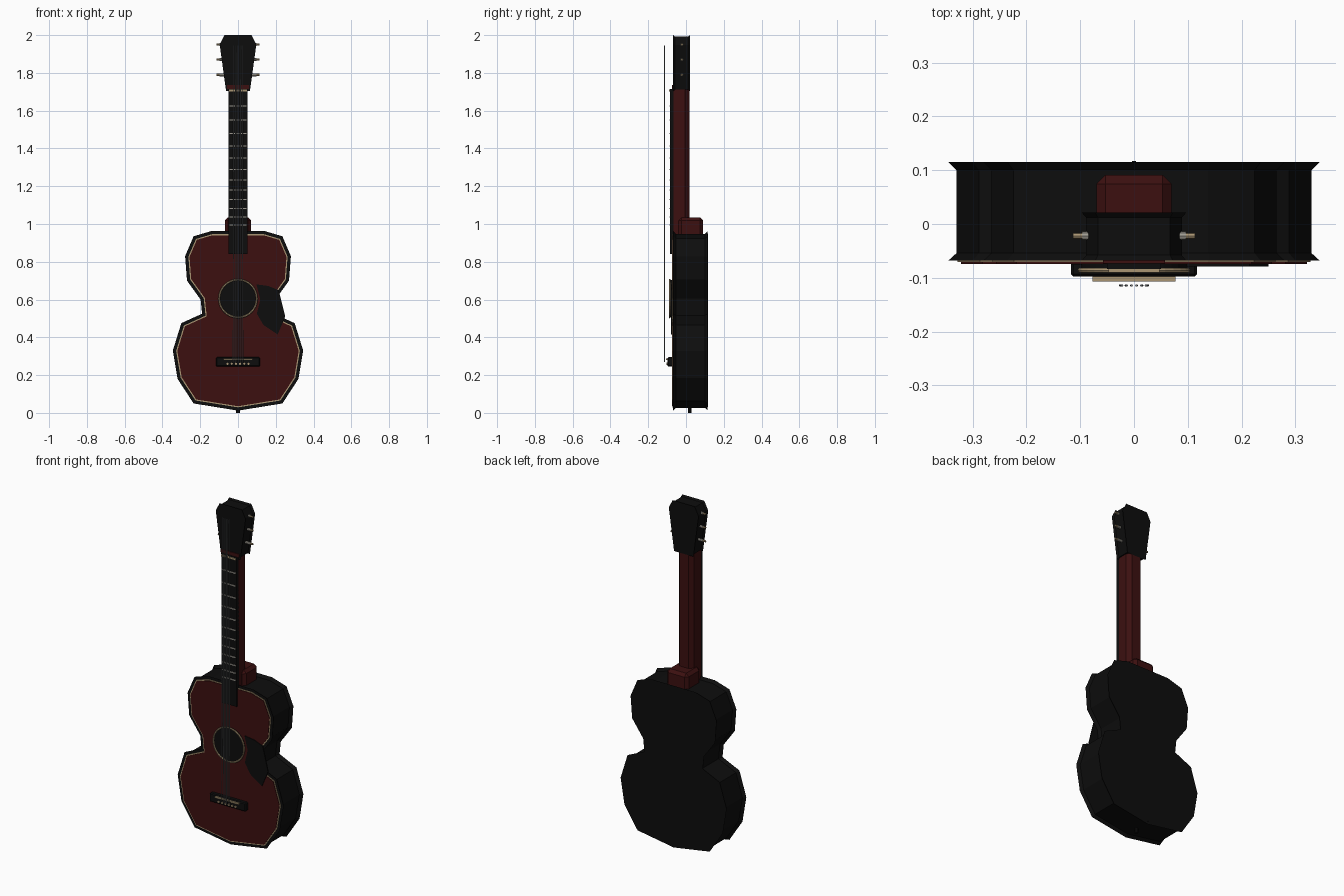
import bpy, bmesh, math
from mathutils import Vector

if "Cube" in bpy.data.objects:
    bpy.data.objects.remove(bpy.data.objects["Cube"])


def mat(name, r, g, b):
    m = bpy.data.materials.new(name)
    m.diffuse_color = (r, g, b, 1)
    m.use_nodes = True
    m.node_tree.nodes["Principled BSDF"].inputs["Base Color"].default_value = m.diffuse_color
    return m


BLACK = mat("black_lacquer", 0.004, 0.004, 0.004)
RED = mat("dark_red_wood", 0.045, 0.005, 0.005)
GOLD = mat("aged_gold", 0.40, 0.30, 0.17)
STEEL = mat("string_steel", 0.18, 0.19, 0.20)
FRET = mat("fret_metal", 0.35, 0.33, 0.29)


def finish(name, bm, material, bevel=0.0):
    bmesh.ops.recalc_face_normals(bm, faces=bm.faces[:])
    me = bpy.data.meshes.new(name)
    bm.to_mesh(me)
    bm.free()
    me.materials.append(material)
    ob = bpy.data.objects.new(name, me)
    bpy.context.collection.objects.link(ob)
    if bevel:
        mod = ob.modifiers.new("chamfer", "BEVEL")
        mod.width = bevel
        mod.segments = 1
    return ob


def inset(pts, d):
    """Move a closed 2D outline inward by d with mitred corners."""
    n = len(pts)
    area = sum(pts[i][0] * pts[(i + 1) % n][1] - pts[(i + 1) % n][0] * pts[i][1] for i in range(n))
    s = 1 if area > 0 else -1
    out = []
    for i in range(n):
        p = Vector(pts[i])
        a = (p - Vector(pts[i - 1])).normalized()
        b = (Vector(pts[(i + 1) % n]) - p).normalized()
        na, nb = Vector((-a.y, a.x)) * s, Vector((-b.y, b.x)) * s
        out.append(tuple(p + (na + nb) * (d / (1 + na.dot(nb)))))
    return out


def loft(name, outline, layers, material):
    """Front-facing (x, z) outline lofted through (y, inset) layers."""
    bm = bmesh.new()
    loops = []
    for y, d in layers:
        loops.append([bm.verts.new((x, y, z)) for x, z in inset(outline, d)])
    n = len(outline)
    for a, b in zip(loops, loops[1:]):
        for i in range(n):
            j = (i + 1) % n
            bm.faces.new((a[i], a[j], b[j], b[i]))
    bm.faces.new(loops[0])
    bm.faces.new(loops[-1])
    return finish(name, bm, material)


def box(name, x, y, z, material, bevel=0.0):
    bm = bmesh.new()
    bmesh.ops.create_cube(bm, size=1)
    for v in bm.verts:
        v.co = [(r[0] + r[1]) / 2 + c * (r[1] - r[0]) for c, r in zip(v.co, (x, y, z))]
    return finish(name, bm, material, bevel)


def rod(name, p, q, r, material, sides=8):
    bm = bmesh.new()
    p, q = Vector(p), Vector(q)
    bmesh.ops.create_cone(bm, cap_ends=True, segments=sides, radius1=r, radius2=r, depth=(q - p).length)
    m = (q - p).to_track_quat("Z", "Y").to_matrix().to_4x4()
    m.translation = (p + q) / 2
    bm.transform(m)
    return finish(name, bm, material)


def mirrored(half):
    return half + [(-x, z) for x, z in reversed(half) if x > 0]


# Body: faceted figure-eight with flared front and back edges
body = mirrored([(0, 0.012), (0.235, 0.05), (0.32, 0.18), (0.345, 0.33), (0.30, 0.475),
                 (0.19, 0.525), (0.198, 0.60), (0.27, 0.70), (0.28, 0.83), (0.235, 0.935), (0.14, 0.963)])
loft("body", body, [(-0.068, 0), (-0.054, 0.015), (0.10, 0.015), (0.115, 0)], BLACK)
loft("edge_inlay", body, [(-0.071, 0.017), (-0.06, 0.017)], GOLD)
loft("top_plate", body, [(-0.074, 0.023), (-0.06, 0.023)], RED)
box("back_strip", (-0.004, 0.004), (0.11, 0.117), (0.03, 0.95), BLACK)
rod("strap_button", (0, 0.02, 0), (0, 0.02, 0.04), 0.01, BLACK)

# Sound hole and its ring
rod("sound_hole", (0, -0.084, 0.605), (0, -0.07, 0.605), 0.098, BLACK, 32)
bpy.ops.mesh.primitive_torus_add(major_radius=0.1, minor_radius=0.005, major_segments=32, minor_segments=6,
                                 location=(0, -0.086, 0.605), rotation=(math.pi / 2, 0, 0))
bpy.context.object.name = "sound_hole_ring"
bpy.context.object.data.materials.append(GOLD)

# Pickguard
loft("pickguard", [(0.098, 0.68), (0.16, 0.672), (0.215, 0.65), (0.25, 0.51), (0.21, 0.415),
                   (0.135, 0.465), (0.10, 0.525), (0.118, 0.60)], [(-0.079, 0), (-0.072, 0)], BLACK)

# Bridge, saddle and pins
box("bridge", (-0.117, 0.117), (-0.098, -0.07), (0.245, 0.295), BLACK, 0.005)
box("saddle", (-0.077, 0.077), (-0.107, -0.09), (0.28, 0.289), GOLD)
for i in range(6):
    x = (i - 2.5) * 0.022
    rod("bridge_pin", (x, -0.103, 0.26), (x, -0.09, 0.26), 0.006, GOLD)

# Neck with chamfered back, and heel
bm = bmesh.new()
profile = [(-0.05, -0.066), (0.05, -0.066), (0.05, -0.005), (0.03, 0.018), (-0.03, 0.018), (-0.05, -0.005)]
face = bm.faces.new([bm.verts.new((x, y, 0.94)) for x, y in profile])
ext = bmesh.ops.extrude_face_region(bm, geom=[face])
for v in ext["geom"]:
    if isinstance(v, bmesh.types.BMVert):
        v.co.z = 1.72
finish("neck", bm, RED)
box("heel", (-0.07, 0.07), (-0.04, 0.091), (0.92, 1.035), RED, 0.017)

# Fingerboard, nut and frets
box("fingerboard", (-0.05, 0.05), (-0.084, -0.064), (0.84, 1.715), BLACK)
box("nut", (-0.047, 0.047), (-0.09, -0.064), (1.702, 1.713), GOLD)
box("neck_cap", (-0.058, 0.058), (-0.073, -0.06), (1.715, 1.735), RED)
for n in range(1, 13):
    z = 1.705 - 1.42 * (1 - 2 ** (-n / 12))
    box("fret", (-0.046, 0.046), (-0.088, -0.08), (z - 0.003, z + 0.003), FRET)

# Headstock with flared edges
head = mirrored([(0.063, 1.703), (0.097, 1.95), (0.072, 2.0)])
loft("headstock", head, [(-0.068, 0), (-0.058, 0.008), (0.012, 0.008), (0.021, 0)], BLACK)

# Tuning pegs
for s in (-1, 1):
    for z, x in ((1.79, 0.062), (1.87, 0.075), (1.95, 0.08)):
        rod("peg_collar", (s * x, -0.022, z), (s * 0.097, -0.022, z), 0.008, FRET)
        rod("peg_shaft", (s * x, -0.022, z), (s * 0.113, -0.022, z), 0.0055, GOLD)

# Strings
for i in range(6):
    t = (i - 2.5) / 2.5
    rod("string", (t * 0.026, -0.114, 0.27), (t * 0.022, -0.114, 1.945), 0.0022, STEEL, 6)
